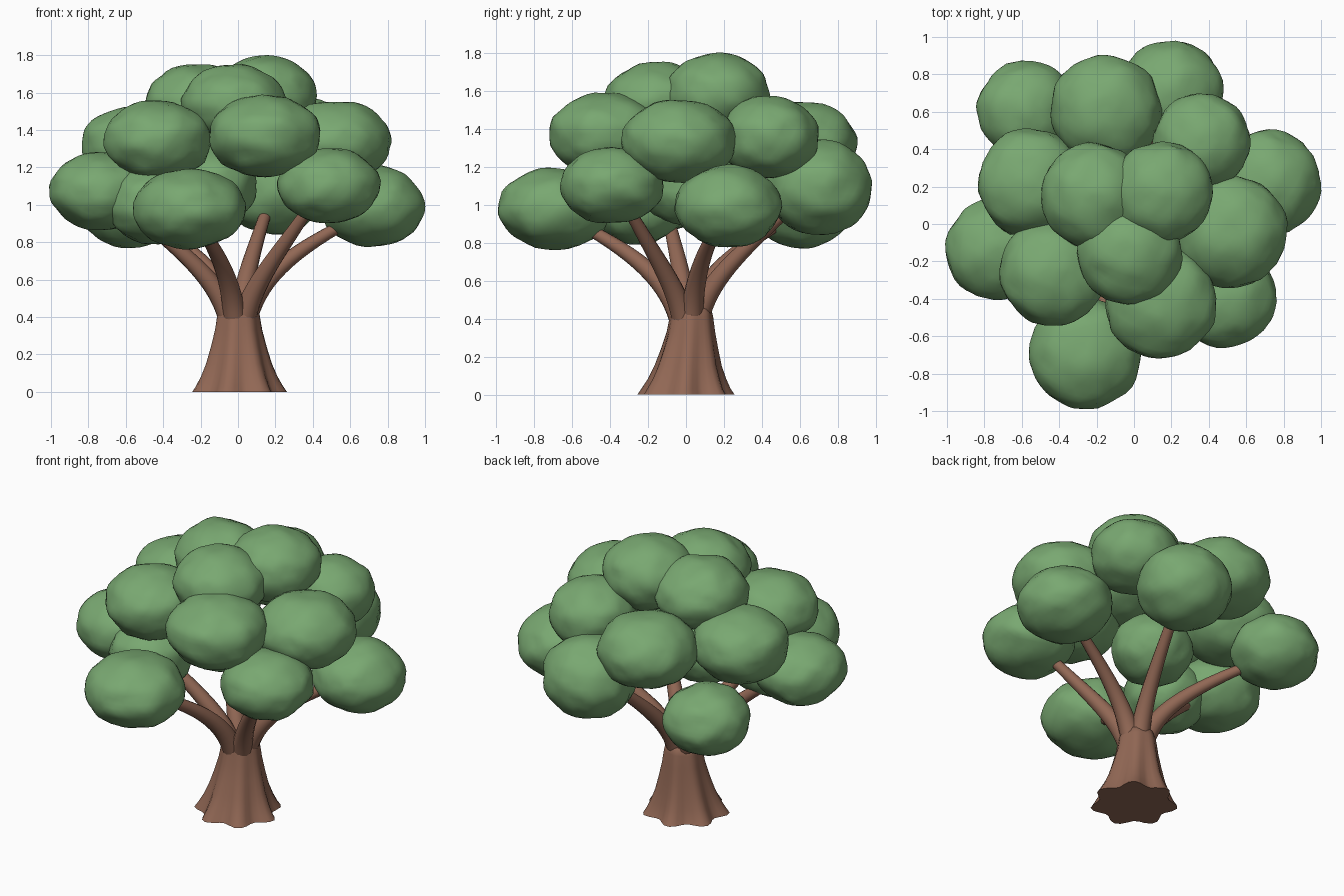
import bpy, bmesh, math
from mathutils import Vector, noise

if "Cube" in bpy.data.objects:
    bpy.data.objects.remove(bpy.data.objects["Cube"])


def material(name, rgb):
    m = bpy.data.materials.new(name)
    m.diffuse_color = (*rgb, 1)
    m.use_nodes = True
    m.node_tree.nodes["Principled BSDF"].inputs["Base Color"].default_value = m.diffuse_color
    return m


LEAF = material("leaf green", (0.19, 0.39, 0.165))
BARK = material("bark brown", (0.285, 0.137, 0.09))


def finish(name, bm, mat, angle=180):
    bmesh.ops.recalc_face_normals(bm, faces=bm.faces)
    me = bpy.data.meshes.new(name)
    bm.to_mesh(me)
    bm.free()
    me.materials.append(mat)
    ob = bpy.data.objects.new(name, me)
    bpy.context.collection.objects.link(ob)
    bpy.ops.object.select_all(action='DESELECT')
    ob.select_set(True)
    bpy.context.view_layer.objects.active = ob
    bpy.ops.object.shade_smooth_by_angle(angle=math.radians(angle))
    return ob


def skin(bm, rings):
    """Bridge a list of vertex rings and cap both ends."""
    n = len(rings[0])
    for a, b in zip(rings, rings[1:]):
        for i in range(n):
            j = (i + 1) % n
            bm.faces.new((a[i], a[j], b[j], b[i]))
    bm.faces.new(rings[0][::-1])
    bm.faces.new(rings[-1])


# Fluted trunk that flares at the roots
bm = bmesh.new()
rings = []
for z, r, flute, dy in [(0, .235, .028, 0), (.03, .218, .024, 0), (.08, .195, .018, .005),
                        (.15, .17, .012, .01), (.24, .146, .008, .018), (.33, .125, .005, .025),
                        (.41, .113, .003, .028), (.45, .104, .002, .028), (.475, .07, 0, .025)]:
    ring = []
    for i in range(42):
        a = math.tau * i / 42
        rr = r + flute * math.cos(7 * a + .3)
        ring.append(bm.verts.new((rr * math.cos(a), rr * math.sin(a) + dy, z)))
    rings.append(ring)
skin(bm, rings)
finish("trunk", bm, BARK, 50)

# Leaf clumps: centre x, y, z, horizontal radius, vertical radius
lower = [(.20, .70, 1.09, .28, .25), (-.58, .61, .98, .26, .21), (.72, .22, .99, .28, .215),
         (-.73, -.13, 1.07, .275, .21), (.485, -.39, 1.10, .275, .20), (-.26, -.69, .98, .30, .215)]
middle = [(-.15, .61, 1.32, .295, .225), (.36, .44, 1.355, .26, .215), (-.55, .22, 1.31, .29, .22),
          (.52, -.04, 1.335, .30, .22), (-.43, -.26, 1.345, .285, .215), (.145, -.42, 1.37, .30, .22)]
top = [(-.22, .15, 1.535, .28, .215), (.15, .17, 1.58, .27, .22), (-.02, -.15, 1.54, .28, .21)]
inner = [(-.45, -.25, 1.0, .25, .21), (-.14, 0, 1.1, .24, .21)]


def clump(name, k, x, y, z, r, rz):
    bm = bmesh.new()
    bmesh.ops.create_icosphere(bm, subdivisions=4, radius=1)
    for v in bm.verts:
        d = v.co.normalized()
        s = 1 + .055 * noise.noise(d * 2.1 + Vector((k * 7.3, k * 3.1, 1.7))) \
              + .022 * noise.noise(d * 4.5 + Vector((k * 5.7, 2.2, k * 1.9)))
        v.co = (x + d.x * r * s, y + d.y * r * s, z + d.z * rz * s)
    finish(name, bm, LEAF)


for k, c in enumerate(lower + middle + top + inner):
    clump(f"leaf_clump_{k + 1}", k, *c)


# Tapered branches that arc outward from the trunk into the lower clumps
def branch(name, x, y, z):
    out = Vector((x, y, 0)).normalized()
    p = [out * .05 + Vector((0, .015, .41)), out * .12 + Vector((0, .01, .60)),
         out * .28 + Vector((0, 0, .74)), Vector((x * .85, y * .85, z - .07))]
    side = Vector((-out.y, out.x, 0))
    bm = bmesh.new()
    rings = []
    for s in range(15):
        t = s / 14
        u = 1 - t
        c = p[0] * u**3 + p[1] * 3 * u * u * t + p[2] * 3 * u * t * t + p[3] * t**3
        tan = ((p[1] - p[0]) * u * u + (p[2] - p[1]) * 2 * u * t + (p[3] - p[2]) * t * t).normalized()
        up = tan.cross(side)
        r = .062 - .034 * t
        rings.append([bm.verts.new(c + (side * math.cos(a) + up * math.sin(a)) * r)
                      for a in (math.tau * i / 14 for i in range(14))])
    skin(bm, rings)
    finish(name, bm, BARK, 50)


for k, c in enumerate(lower):
    branch(f"branch_{k + 1}", *c[:3])
